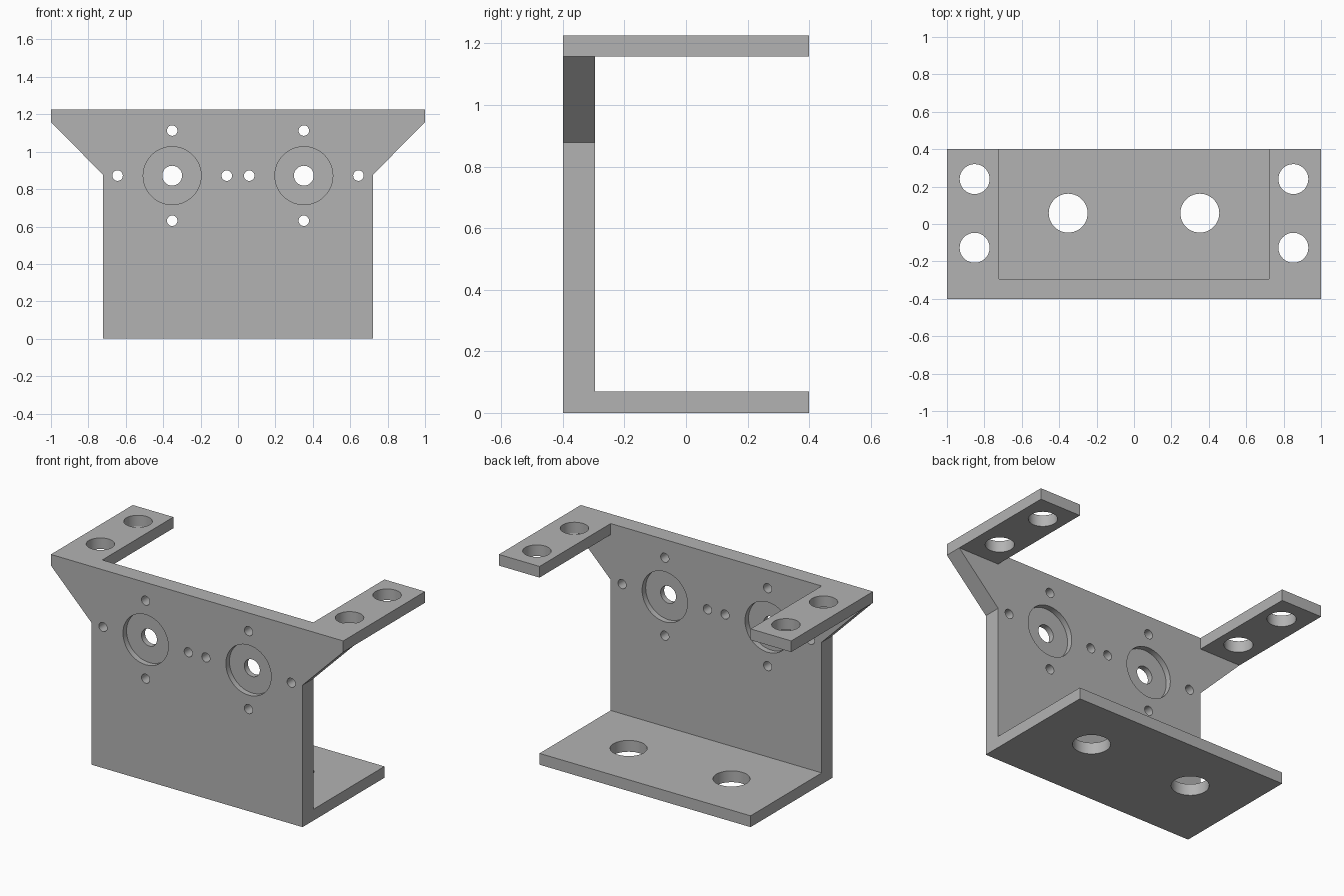
import bpy
import bmesh
from math import pi
from mathutils import Matrix, Vector

old = bpy.data.objects.get("Cube")
if old:
    bpy.data.objects.remove(old, do_unlink=True)

# Main dimensions
HALF_W, BODY_W, FRONT, BACK, WALL_BACK = 1.0, 0.722, -0.4, 0.4, -0.295
HEIGHT, BASE_T, SHELF_Z, WING_Z = 1.226, 0.07, 1.157, 0.878
BORE_X, BORE_Z, BORE_DEPTH = 0.352, 0.872, 0.035


def to_object(name, bm):
    bmesh.ops.recalc_face_normals(bm, faces=bm.faces)
    mesh = bpy.data.meshes.new(name)
    bm.to_mesh(mesh)
    bm.free()
    obj = bpy.data.objects.new(name, mesh)
    bpy.context.collection.objects.link(obj)
    return obj


def prism(name, right_half, y0, y1):
    """Extrude a left-right symmetric x/z outline along y."""
    outline = right_half + [(-x, z) for x, z in reversed(right_half)]
    bm = bmesh.new()
    face = bm.faces.new([bm.verts.new((x, y0, z)) for x, z in outline])
    grown = bmesh.ops.extrude_face_region(bm, geom=[face])["geom"]
    verts = [v for v in grown if isinstance(v, bmesh.types.BMVert)]
    bmesh.ops.translate(bm, verts=verts, vec=(0, y1 - y0, 0))
    return to_object(name, bm)


def drill(bm, centre, radius, depth, along_y):
    """Add mirrored cylinders on both sides of x = 0."""
    turn = Matrix.Rotation(pi / 2, 4, "X") if along_y else Matrix()
    for side in (-1, 1):
        place = Matrix.Translation(Vector((side * centre[0], centre[1], centre[2])))
        bmesh.ops.create_cone(bm, cap_ends=True, segments=48, radius1=radius,
                              radius2=radius, depth=depth, matrix=place @ turn)


def cut(target, cutter):
    cutter.hide_render = True
    mod = target.modifiers.new(cutter.name, "BOOLEAN")
    mod.operation, mod.solver, mod.object = "DIFFERENCE", "EXACT", cutter
    bpy.context.view_layer.objects.active = target
    bpy.ops.object.modifier_apply(modifier=mod.name)
    bpy.data.objects.remove(cutter, do_unlink=True)


# Bracket blank: straight body flaring into wings under the top shelf
bracket = prism("mounting_bracket",
                [(BODY_W, 0), (BODY_W, WING_Z), (HALF_W, SHELF_Z), (HALF_W, HEIGHT)],
                FRONT, BACK)

# Open space behind the wall, with the notch between the two top arms
cut(bracket, prism("rear_opening",
                   [(1.2, BASE_T), (1.2, SHELF_Z), (BODY_W, SHELF_Z), (BODY_W, 1.5)],
                   WALL_BACK, 0.6))

# Shallow round recesses on both faces of the wall
bm = bmesh.new()
for face_y in (FRONT, WALL_BACK):
    drill(bm, (BORE_X, face_y, BORE_Z), 0.155, 2 * BORE_DEPTH, True)
cut(bracket, to_object("recess_cutter", bm))

# Through holes in the wall, the arms and the base
bm = bmesh.new()
wall_y = (FRONT + WALL_BACK) / 2
drill(bm, (BORE_X, wall_y, BORE_Z), 0.053, 0.3, True)
for dx, dz in ((0, 0.241), (0, -0.241), (0.292, 0), (-0.292, 0)):
    drill(bm, (BORE_X + dx, wall_y, BORE_Z + dz), 0.028, 0.3, True)
for y in (0.24, -0.127):
    drill(bm, (0.852, y, HEIGHT), 0.08, 0.3, False)
drill(bm, (BORE_X, 0.058, 0), 0.104, 0.3, False)
cut(bracket, to_object("hole_cutter", bm))

# Plain grey finish
grey = bpy.data.materials.new("plain_grey")
grey.use_nodes = True
colour = (0.45, 0.45, 0.45, 1)
grey.diffuse_color = colour
grey.node_tree.nodes["Principled BSDF"].inputs["Base Color"].default_value = colour
bracket.data.materials.clear()
bracket.data.materials.append(grey)

# Smooth hole walls, crisp edges
bpy.ops.object.select_all(action="DESELECT")
bracket.select_set(True)
bpy.context.view_layer.objects.active = bracket
bpy.ops.object.shade_smooth_by_angle(angle=pi / 6)
